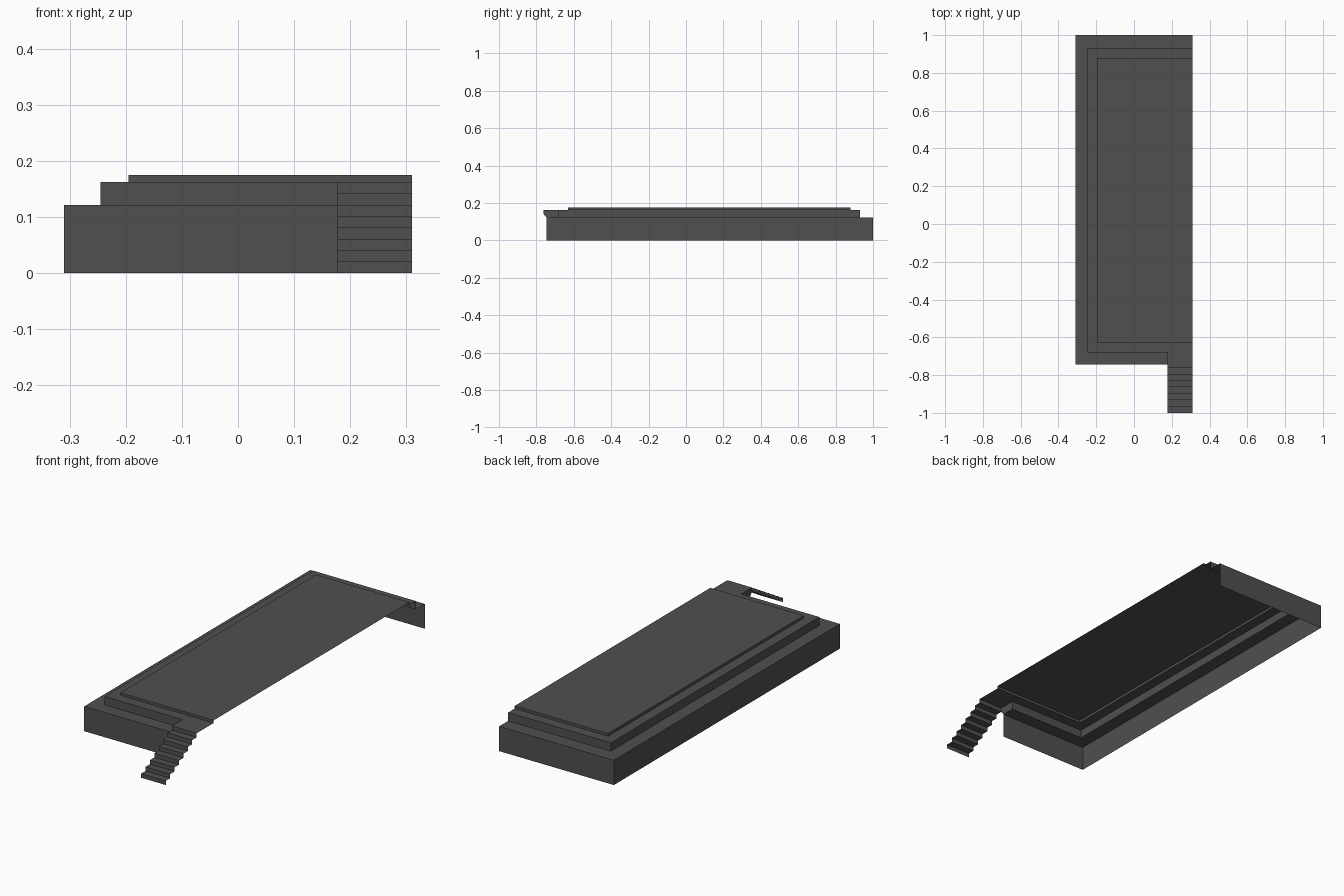
import bpy

if "Cube" in bpy.data.objects:
    bpy.data.objects.remove(bpy.data.objects["Cube"])

XR = 0.31      # open (cut) side of the half platform
XS = 0.177     # inner side of the stair flight

stone = bpy.data.materials.new("dark grey stone")
stone.diffuse_color = (0.08, 0.08, 0.083, 1)
stone.use_nodes = True
stone.node_tree.nodes["Principled BSDF"].inputs["Base Color"].default_value = stone.diffuse_color


def sheet(name, faces):
    """Build an object from faces given as corner points."""
    verts, index = [], {}
    polys = []
    for f in faces:
        poly = []
        for p in f:
            if p not in index:
                index[p] = len(verts)
                verts.append(p)
            poly.append(index[p])
        polys.append(poly)
    me = bpy.data.meshes.new(name)
    me.from_pydata(verts, [], polys)
    me.materials.append(stone)
    ob = bpy.data.objects.new(name, me)
    bpy.context.collection.objects.link(ob)
    return ob


def u_path(x, y0, y1, z, end):
    """Three-sided outline: back, left and front, open on the right."""
    return [(XR, y1, z), (x, y1, z), (x, y0, z), (end, y0, z)]


def strip(a, b):
    """Faces joining lower/outer path a to upper/inner path b."""
    return [(a[i], a[i + 1], b[i + 1], b[i]) for i in range(len(a) - 1)]


Z1, Z2, Z3 = 0.121, 0.162, 0.175
T1 = (-0.31, -0.745, 1.0)
T2 = (-0.245, -0.68, 0.93)
T3 = (-0.195, -0.63, 0.88)

# lower tier: walls and ledge, stopping at the stair
lo = u_path(*T1, 0, XS)
hi = u_path(*T1, Z1, XS)
sheet("lower_tier", strip(lo, hi) + strip(hi, u_path(*T2, Z1, XS)))

# middle tier: walls stop at the stair, ledge runs to the open side
sheet("middle_tier", strip(u_path(*T2, Z1, XS), u_path(*T2, Z2, XS)))
sheet("middle_ledge", strip(u_path(*T2, Z2, XR), u_path(*T3, Z2, XR)))

# top tier: low kerb and deck
top = u_path(*T3, Z3, XR)
sheet("top_deck", strip(u_path(*T3, Z2, XR), top) + [tuple(top)])

# stair: landing followed by risers and treads
YS, RUN, RISE, N = -0.762, 0.034, Z2 / 8, 8
profile = [(T2[1], Z2)]
for i in range(N):
    y = YS - i * RUN
    profile += [(y, Z2 - i * RISE), (y, Z2 - (i + 1) * RISE)]
sheet("stair_flight", [((XS, a[0], a[1]), (XS, b[0], b[1]),
                        (XR, b[0], b[1]), (XR, a[0], a[1]))
                       for a, b in zip(profile, profile[1:])])

# side cheek under the landing
sheet("landing_side", [((XS, T2[1], Z2), (XS, T2[1], Z1), (XS, T1[1], Z1),
                        (XS, YS, Z2 - RISE), (XS, YS, Z2))])
